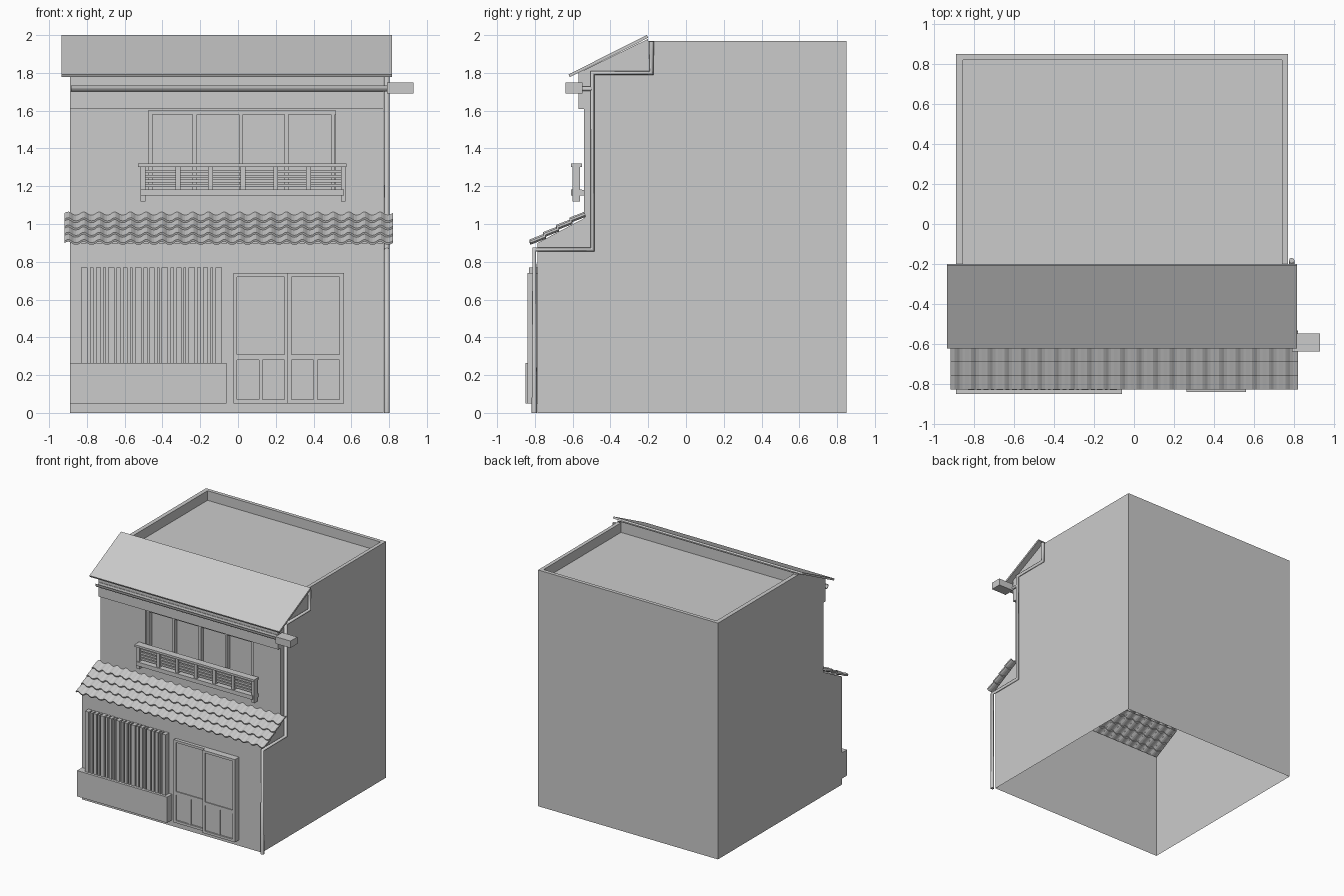
import bpy, bmesh, math
from mathutils import Vector

if "Cube" in bpy.data.objects:
    bpy.data.objects.remove(bpy.data.objects["Cube"])

XL, XR = -0.89, 0.77


def finish(name, bm, recalc=True):
    bmesh.ops.remove_doubles(bm, verts=bm.verts, dist=0.0001)
    if recalc:
        bmesh.ops.recalc_face_normals(bm, faces=bm.faces)
    me = bpy.data.meshes.new(name)
    bm.to_mesh(me)
    bm.free()
    ob = bpy.data.objects.new(name, me)
    bpy.context.collection.objects.link(ob)
    return ob


def add_box(bm, x, y, z):
    vs = bmesh.ops.create_cube(bm, size=1)["verts"]
    for v in vs:
        v.co = [(r[0] + r[1]) / 2 + c * (r[1] - r[0]) for r, c in zip((x, y, z), v.co)]


def boxes(name, items):
    bm = bmesh.new()
    for it in items:
        add_box(bm, *it)
    me = bpy.data.meshes.new(name)
    bm.to_mesh(me)
    bm.free()
    ob = bpy.data.objects.new(name, me)
    bpy.context.collection.objects.link(ob)
    return ob


def face(bm, pts):
    bm.faces.new([bm.verts.new(p) for p in pts])


def strip(bm, path, x0, x1):
    for (ya, za), (yb, zb) in zip(path, path[1:]):
        face(bm, [(x0, ya, za), (x1, ya, za), (x1, yb, zb), (x0, yb, zb)])


# House shell: open underneath, stepped front, sunken flat roof
deck = 1.89
wx0, wx1, wz0, wz1 = -0.475, 0.515, 1.15, 1.60
xl, xr = XL + 0.035, XR - 0.03
bm = bmesh.new()
strip(bm, [(-0.2, 1.98), (-0.57, 1.80), (-0.57, 1.61), (-0.54, 1.61)], XL, XR)
strip(bm, [(0.85, 0), (0.85, 1.97), (0.82, 1.97)], XL, XR)
strip(bm, [(0.82, 1.97), (0.82, deck), (-0.2, deck), (-0.2, 1.98)], xl, xr)
strip(bm, [(-0.785, 0), (-0.785, 0.90)], XL, XR)
profile = [(-0.785, 0), (0.85, 0), (0.85, 1.97), (0.82, 1.97), (-0.2, 1.97), (-0.2, 1.98),
           (-0.57, 1.80), (-0.57, 1.61), (-0.54, 1.61), (-0.54, 1.03), (-0.785, 0.90)]
for xo, xi in ((XL, xl), (XR, xr)):
    face(bm, [(xo, y, z) for y, z in profile])
    strip(bm, [(-0.2, 1.97), (0.82, 1.97)], xo, xi)
    face(bm, [(xi, -0.2, 1.97), (xi, 0.82, 1.97), (xi, 0.82, deck), (xi, -0.2, deck)])
# Upper front wall around the window recess
for x0, x1, z0, z1 in ((XL, wx0, 1.03, 1.61), (wx1, XR, 1.03, 1.61),
                       (wx0, wx1, 1.03, wz0), (wx0, wx1, wz1, 1.61)):
    strip(bm, [(-0.54, z0), (-0.54, z1)], x0, x1)
strip(bm, [(-0.54, wz0), (-0.49, wz0), (-0.49, wz1), (-0.54, wz1)], wx0, wx1)
for x in (wx0, wx1):
    face(bm, [(x, -0.54, wz0), (x, -0.49, wz0), (x, -0.49, wz1), (x, -0.54, wz1)])
finish("house_shell", bm)

# Upper sliding windows
wy = (-0.525, -0.49)
parts = [((wx0, wx1), wy, (wz1 - 0.02, wz1)), ((wx0, wx1), wy, (wz0, wz0 + 0.03))]
parts += [((x, x + 0.022), wy, (wz0 + 0.03, wz1 - 0.02))
          for x in (-0.474, -0.24, 0.004, 0.246, 0.492)]
boxes("upper_window_frame", parts)

# Upper lean-to roof slab
bm = bmesh.new()
section = [(-0.622, 1.792), (-0.207, 2.0), (-0.2, 1.986), (-0.615, 1.778)]
strip(bm, section + section[:1], -0.935, 0.815)
for x in (-0.935, 0.815):
    face(bm, [(x, y, z) for y, z in section])
finish("upper_roof", bm)

# Pantile canopy: one wavy tile repeated in four overlapping rows
TW, ROWS, COLS = 0.0826, 4, 21
wave = [(0, 0.009), (0.010, 0.015), (0.022, 0.017), (0.034, 0.011),
        (0.046, 0.003), (0.060, 0.0), (0.074, 0.003), (0.086, 0.010)]
bm = bmesh.new()
for r in range(ROWS):
    y0, z0 = -0.828 + 0.07 * r, 0.890 + 0.0385 * r
    y1, z1 = y0 + 0.082, z0 + 0.032
    for c in range(COLS):
        x0 = -0.918 + c * TW
        rings = []
        for y, z in ((y0, z0), (y1, z1)):
            top = [bm.verts.new((x0 + x, y, z + h + 0.011)) for x, h in wave]
            low = [bm.verts.new((x0 + x, y + 0.004, z + h)) for x, h in reversed(wave)]
            rings.append(top + low)
        a, b = rings
        n, m = len(a), len(wave)
        for i in range(n):
            j = (i + 1) % n
            bm.faces.new((a[i], a[j], b[j], b[i]))
        for ring in rings:
            for i in range(m - 1):
                bm.faces.new((ring[i], ring[i + 1], ring[n - 2 - i], ring[n - 1 - i]))
bmesh.ops.recalc_face_normals(bm, faces=bm.faces)
me = bpy.data.meshes.new("canopy_tiles")
bm.to_mesh(me)
bm.free()
bpy.context.collection.objects.link(bpy.data.objects.new("canopy_tiles", me))

# Balcony railing
y_rail, y_post = (-0.61, -0.55), (-0.60, -0.56)
parts = [((-0.53, 0.575), y_rail, (1.303, 1.32)),
         ((-0.515, 0.56), y_rail, (1.15, 1.183)),
         ((-0.515, -0.49), y_post, (1.12, 1.305)),
         ((0.545, 0.57), y_post, (1.12, 1.305))]
pitch = 1.035 / 6
parts += [((-0.49 + pitch * i - 0.013, -0.49 + pitch * i + 0.013), y_post, (1.18, 1.305))
          for i in range(1, 6)]
parts += [((-0.49, 0.545), (-0.588, -0.572), (z, z + 0.016))
          for z in (1.197, 1.220, 1.243, 1.270)]
# Brackets tying the railing to the wall
parts += [((x, x + 0.02), (-0.56, -0.54), (1.15, 1.18)) for x in (-0.512, 0.547)]
boxes("balcony_railing", parts)

# Base panel and vertical lattice
boxes("lattice_base", [((XL, -0.06), (-0.85, -0.785), (0.05, 0.265))])
slats = []
widths = (0.034, 0.02, 0.026, 0.014)
x, i = -0.83, 0
while x < -0.085:
    w = widths[i % 4]
    slats.append(((x, min(x + w, -0.07)), (-0.83, -0.785), (0.265, 0.77)))
    x += w + 0.012
    i += 1
boxes("window_lattice", slats)


# Sliding doors
def door(name, x0, x1, y0, y1, left, right):
    zb, zt = 0.05, 0.74
    yp = y0 + 0.012
    mid = (x0 + left + x1 - right) / 2
    boxes(name, [((x0, x0 + left), (y0, y1), (zb, zt)),
                 ((x1 - right, x1), (y0, y1), (zb, zt)),
                 ((x0 + left, x1 - right), (y0, y1), (zt - 0.02, zt)),
                 ((x0 + left, x1 - right), (y0, y1), (zb, zb + 0.02)),
                 ((x0 + left, x1 - right), (yp, y1), (zb + 0.02, zt - 0.02)),
                 ((x0 + left, x1 - right), (y0 + 0.004, yp), (0.28, 0.31)),
                 ((mid - 0.01, mid + 0.01), (y0 + 0.004, yp), (zb + 0.02, 0.28))])


door("left_door", -0.025, 0.262, -0.812, -0.785, 0.02, 0.017)
door("right_door", 0.262, 0.56, -0.84, -0.785, 0.02, 0.022)

# Half-round eave gutter and its outlet box
bm = bmesh.new()
arc = [(-0.593 + 0.022 * math.cos(t), 1.732 + 0.03 * math.sin(t))
       for t in (math.pi + math.pi * k / 8 for k in range(9))]
strip(bm, arc, -0.885, 0.80)
gutter = finish("eave_gutter", bm)
sol = gutter.modifiers.new("thickness", "SOLIDIFY")
sol.thickness = 0.005
boxes("gutter_outlet_box", [((0.79, 0.93), (-0.637, -0.547), (1.692, 1.75))])


# Drain pipes on the right wall
def pipe(name, pts, radius):
    cu = bpy.data.curves.new(name, "CURVE")
    cu.dimensions = "3D"
    cu.bevel_depth = radius
    cu.bevel_resolution = 2
    cu.use_fill_caps = True
    sp = cu.splines.new("POLY")
    sp.points.add(len(pts) - 1)
    for p, (y, z) in zip(sp.points, pts):
        p.co = (0.788, y, z, 1)
    bpy.context.collection.objects.link(bpy.data.objects.new(name, cu))


pipe("downpipe", [(-0.183, 1.965), (-0.183, 1.80), (-0.495, 1.80), (-0.495, 0.865),
                  (-0.803, 0.865), (-0.803, 0.0)], 0.014)
pipe("gutter_pipe", [(-0.56, 1.715), (-0.495, 1.715)], 0.012)
